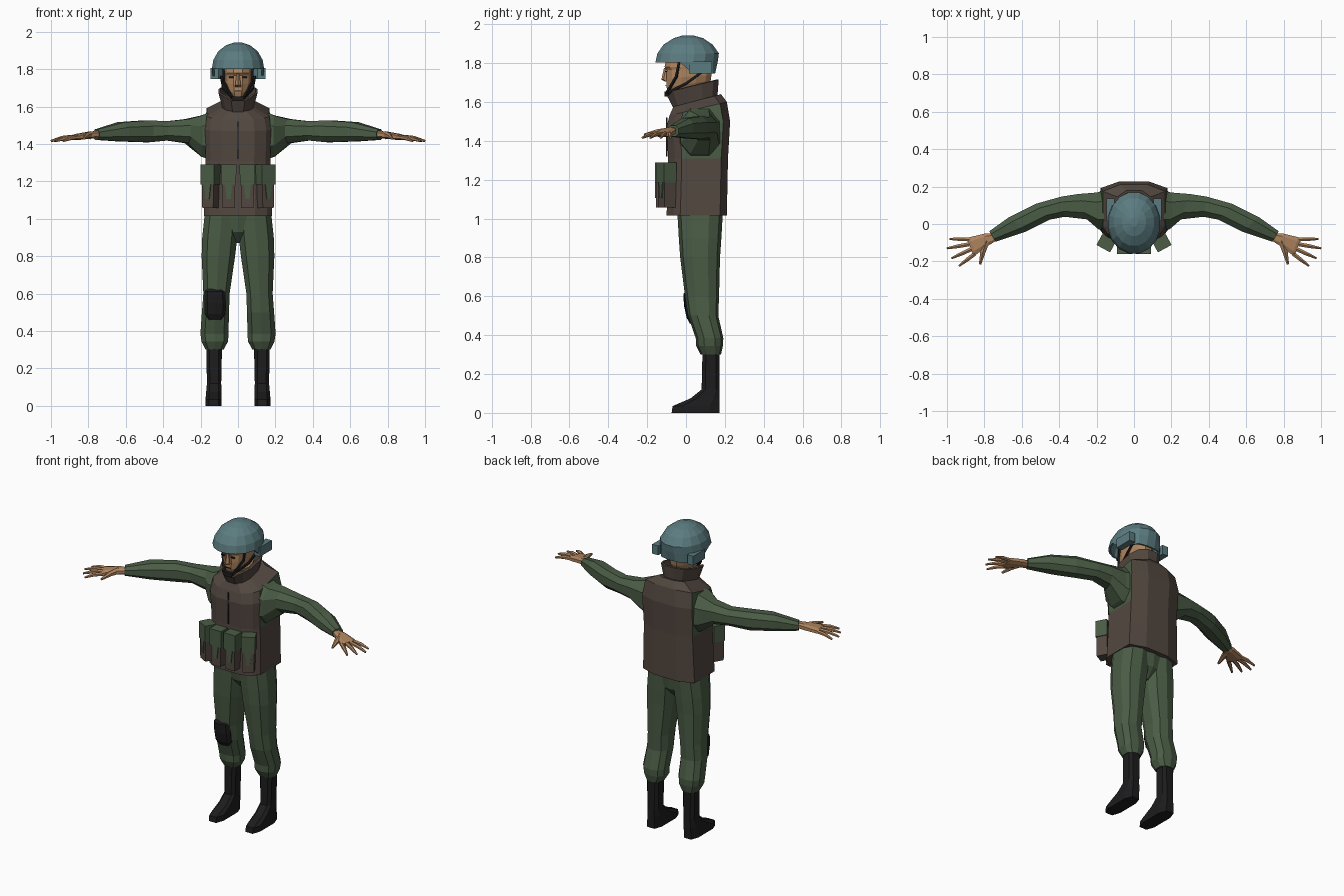
import bpy, bmesh, math
from mathutils import Vector, Matrix

if "Cube" in bpy.data.objects:
    bpy.data.objects.remove(bpy.data.objects["Cube"])


def material(name, rgb):
    m = bpy.data.materials.new(name)
    m.diffuse_color = (*rgb, 1)
    m.use_nodes = True
    m.node_tree.nodes["Principled BSDF"].inputs["Base Color"].default_value = m.diffuse_color
    return m


GREEN = material("green cloth", (0.069, 0.107, 0.060))
BROWN = material("brown vest", (0.086, 0.064, 0.052))
SKIN = material("skin", (0.43, 0.235, 0.115))
TEAL = material("teal helmet", (0.105, 0.20, 0.215))
BLACK = material("black leather", (0.012, 0.012, 0.013))


def finish(name, bm, mats):
    bmesh.ops.recalc_face_normals(bm, faces=bm.faces[:])
    me = bpy.data.meshes.new(name)
    bm.to_mesh(me)
    bm.free()
    for m in mats:
        me.materials.append(m)
    ob = bpy.data.objects.new(name, me)
    bpy.context.collection.objects.link(ob)
    return ob


def loft(name, rings, mats, caps=(True, True), rule=None):
    """Skin a list of equally sized point rings."""
    bm = bmesh.new()
    vs = [[bm.verts.new(p) for p in r] for r in rings]
    n = len(vs[0])
    for a, b in zip(vs, vs[1:]):
        for i in range(n):
            j = (i + 1) % n
            bm.faces.new((a[i], a[j], b[j], b[i]))
    if caps[0]:
        bm.faces.new(vs[0])
    if caps[1]:
        bm.faces.new(vs[-1])
    if rule:
        bm.normal_update()
        for f in bm.faces:
            f.material_index = rule(f)
    return finish(name, bm, mats)


def oval(c, u, v, n=8, e=1.0):
    """Ring round c spanned by u and v; e below 1 makes it squarer."""
    def p(t):
        return math.copysign(abs(t) ** e, t) if abs(t) > 1e-6 else 0
    out = []
    for i in range(n):
        a = 2 * math.pi * (i + 0.5) / n
        out.append(Vector(c) + Vector(u) * p(math.cos(a)) + Vector(v) * p(math.sin(a)))
    return out


def flat_ring(zf, zb, x0, x1, yf, yb, n=10, e=0.8):
    """Ring seen from above, its height sloping from front zf to back zb."""
    return oval(((x0 + x1) / 2, (yf + yb) / 2, (zf + zb) / 2),
                ((x1 - x0) / 2, 0, 0), (0, (yb - yf) / 2, (zb - zf) / 2), n, e)


def tube(name, pts, radii, mat, n=6, squash=1.0):
    pts = [Vector(p) for p in pts]
    rings = []
    for i, p in enumerate(pts):
        d = (pts[min(i + 1, len(pts) - 1)] - pts[max(i - 1, 0)]).normalized()
        u = d.cross(Vector((0, 0, 1))).normalized()
        rings.append(oval(p, u * radii[i], d.cross(u) * radii[i] * squash, n))
    return loft(name, rings, [mat])


def box(name, c, size, mat, rot=0, taper=1.0):
    """Box turned about z; taper scales the width of its lower edge."""
    bm = bmesh.new()
    bmesh.ops.create_cube(bm, size=1)
    for v in bm.verts:
        if v.co.z < 0:
            v.co.x *= taper
        v.co = Vector(v.co[i] * size[i] for i in range(3))
    bmesh.ops.transform(bm, matrix=Matrix.Translation(c) @ Matrix.Rotation(rot, 4, 'Z'),
                        verts=bm.verts)
    return finish(name, bm, [mat])


# Vest, with green armholes on its sides
def vest_ring(zf, zb, w, yf, yb):
    half = [(0, yf), (.5 * w, yf), (.85 * w, yf + .035), (w, yf + .07),
            (w, yb - .035), (.45 * w, yb), (0, yb)]
    pts = half + [(-x, y) for x, y in half[-2:0:-1]]
    return [Vector((x, y, zf + (zb - zf) * (y - yf) / (yb - yf))) for x, y in pts]


loft("vest", [vest_ring(*r) for r in [
    (1.015, 1.015, .183, -.10, .21), (1.16, 1.16, .178, -.095, .213),
    (1.31, 1.31, .173, -.092, .216), (1.47, 1.50, .178, -.10, .227),
    (1.53, 1.60, .167, -.085, .21), (1.575, 1.64, .09, -.065, .18)]],
    [BROWN, GREEN],
    rule=lambda f: int(abs(f.normal.x) > .8 and 1.31 < f.calc_center_median().z < 1.58))
box("vest_seam", (0, -.099, 1.42), (.007, .008, .2), BLACK)

# Open collar, dipping at the throat
low = flat_ring(1.57, 1.63, -.085, .085, -.07, .165, 12)
high = flat_ring(1.65, 1.715, -.107, .107, -.10, .172, 12)
for p in high:
    if p.y < -.05 and abs(p.x) < .07:
        p.z -= .022
collar = loft("collar", [low, high], [BROWN], caps=(False, False))
sol = collar.modifiers.new("thickness", 'SOLIDIFY')
sol.thickness = .012

# Magazine pouches with green flaps
for s in (-1, 1):
    for x, y, rot, k in ((.05, -.122, 0, "inner"), (.146, -.098, .5, "outer")):
        r = rot * s
        fwd = Vector((math.sin(r), -math.cos(r), 0))
        c = Vector((s * x, y, 0))
        box(k + "_pouch", c + Vector((0, 0, 1.17)), (.074, .066, .225), BROWN, r, .9)
        box(k + "_pouch_flap", c + fwd * .002 + Vector((0, 0, 1.237)),
            (.083, .073, .105), GREEN, r, .96)
        box(k + "_pouch_tongue", c + fwd * .034 + Vector((0, 0, 1.15)),
            (.042, .008, .09), GREEN, r, .5)

# Head and neck
loft("head", [flat_ring(a, b, -w, w, yf, yb, 12, .85) for a, b, w, yf, yb in [
    (1.55, 1.58, .06, -.01, .12), (1.635, 1.68, .058, -.02, .12),
    (1.637, 1.69, .045, -.09, .12), (1.675, 1.71, .063, -.104, .13),
    (1.72, 1.74, .074, -.104, .135), (1.765, 1.77, .076, -.102, .135),
    (1.78, 1.78, .078, -.114, .135), (1.85, 1.85, .075, -.10, .13)]], [SKIN])
loft("nose", [flat_ring(z, z, -w, w, yf, -.08, 6, 1) for z, w, yf in [
    (1.705, .017, -.108), (1.715, .018, -.127), (1.775, .008, -.113)]], [SKIN])
for s in (-1, 1):
    box("eye", (s * .034, -.103, 1.757), (.026, .008, .007), BLACK)
box("mouth", (0, -.104, 1.683), (.04, .006, .004), BLACK)

# Helmet: dome with a lowered skirt over ears and nape
rings = []
for z, w, yf, yb in [(1.805, .142, -.16, .166), (1.85, .134, -.15, .172),
                     (1.895, .108, -.118, .14), (1.928, .065, -.065, .09),
                     (1.943, .02, -.015, .035)]:
    rings.append(flat_ring(z, z, -w, w, yf, yb, 16, .97))
skirt = [Vector(p) for p in rings[0]]
for p in skirt:
    if p.y > .02:
        p.z = 1.747
        p.x *= .97
        p.y = min(p.y, .15)
    else:
        p.z = 1.802
        p.x *= .995
helmet = loft("helmet", [skirt] + rings, [TEAL], caps=(False, True))
sol = helmet.modifiers.new("thickness", 'SOLIDIFY')
sol.thickness = .012
for s in (-1, 1):
    box("helmet_ear_pad", (s * .125, .075, 1.777), (.042, .12, .06), TEAL)

# Chin straps
for s in (-1, 1):
    tube("front_strap", [(s * .078, -.035, 1.81), (s * .076, -.05, 1.73), (s * .03, -.10, 1.645)],
         [.008] * 3, BLACK, 4)
    tube("rear_strap", [(s * .09, .09, 1.76), (s * .078, 0, 1.695), (s * .03, -.10, 1.645)],
         [.008] * 3, BLACK, 4)
box("chin_cup", (0, -.096, 1.642), (.075, .03, .026), BLACK, 0, .7)

# Sleeves: rear edge x, y, front edge x, y, bottom and top
ARM = [(.16, .185, .16, -.04, 1.31, 1.575), (.20, .175, .19, -.035, 1.325, 1.56),
       (.30, .165, .25, .02, 1.40, 1.537), (.39, .15, .37, .035, 1.415, 1.525),
       (.53, .11, .45, .02, 1.405, 1.53), (.67, .04, .58, -.045, 1.41, 1.52),
       (.775, -.037, .74, -.097, 1.42, 1.48)]
PALM = [(.76, -.05, .74, -.093, 1.432, 1.470), (.80, -.05, .775, -.115, 1.428, 1.468),
        (.88, -.068, .845, -.168, 1.42, 1.454), (.895, -.072, .858, -.17, 1.424, 1.447)]
FINGERS = [(.875, -.082, .985, -.080), (.88, -.108, 1.0, -.130),
           (.87, -.135, .975, -.183), (.85, -.158, .935, -.224)]


def limb(name, table, s, mat, n, e):
    rings = []
    for ax, ay, bx, by, lo, hi in table:
        c = (s * (ax + bx) / 2, (ay + by) / 2, (lo + hi) / 2)
        u = (s * (ax - bx) / 2, (ay - by) / 2, 0)
        rings.append(oval(c, u, (0, 0, (hi - lo) / 2), n, e))
    loft(name, rings, [mat])


for s in (-1, 1):
    limb("sleeve", ARM, s, GREEN, 8, .85)
    limb("palm", PALM, s, SKIN, 8, .7)
    for x0, y0, x1, y1 in FINGERS:
        tube("finger", [(s * x0, y0, 1.437), (s * (x0 + x1) / 2, (y0 + y1) / 2, 1.432),
                        (s * x1, y1, 1.416)], [.0125, .0115, .006], SKIN)
    tube("thumb", [(s * .79, -.09, 1.447), (s * .808, -.15, 1.443), (s * .823, -.215, 1.43)],
         [.022, .016, .007], SKIN)

# Trousers
LEG = [(1.04, -.01, .18, -.045, .19), (.90, 0, .195, -.037, .182), (.80, .012, .198, -.03, .175),
       (.60, .042, .188, -.005, .17), (.50, .045, .196, .01, .166), (.385, .048, .204, .05, .192),
       (.345, .05, .198, .052, .19), (.30, .075, .175, .075, .18)]
BOOT = [(.33, .083, .172, .083, .175), (.12, .088, .168, .078, .175), (.075, .086, .172, .02, .177),
        (.035, .085, .176, -.075, .178), (0, .085, .176, -.08, .178)]


def mirrored(x0, x1, s):
    return (x0, x1) if s > 0 else (-x1, -x0)


for s in (-1, 1):
    loft("trouser_leg", [flat_ring(z, z, *mirrored(a, b, s), yf, yb, 10)
                         for z, a, b, yf, yb in LEG], [GREEN])
    loft("boot", [flat_ring(z, z, *mirrored(a, b, s), yf, yb, 8, .6)
                  for z, a, b, yf, yb in BOOT], [BLACK])
loft("trouser_seat", [flat_ring(z, z, -w, w, yf, yb, 10) for z, w, yf, yb in [
    (1.04, .175, -.045, .19), (.93, .12, -.025, .175), (.87, .04, .03, .12)]], [GREEN])

# Single knee pad
loft("knee_pad", [flat_ring(z, z, a, b, yf, .08, 10, .7) for z, a, b, yf in [
    (.63, -.165, -.08, 0), (.61, -.18, -.066, -.014), (.55, -.182, -.062, -.01),
    (.49, -.18, -.064, .003), (.46, -.16, -.085, .02)]], [BLACK])
